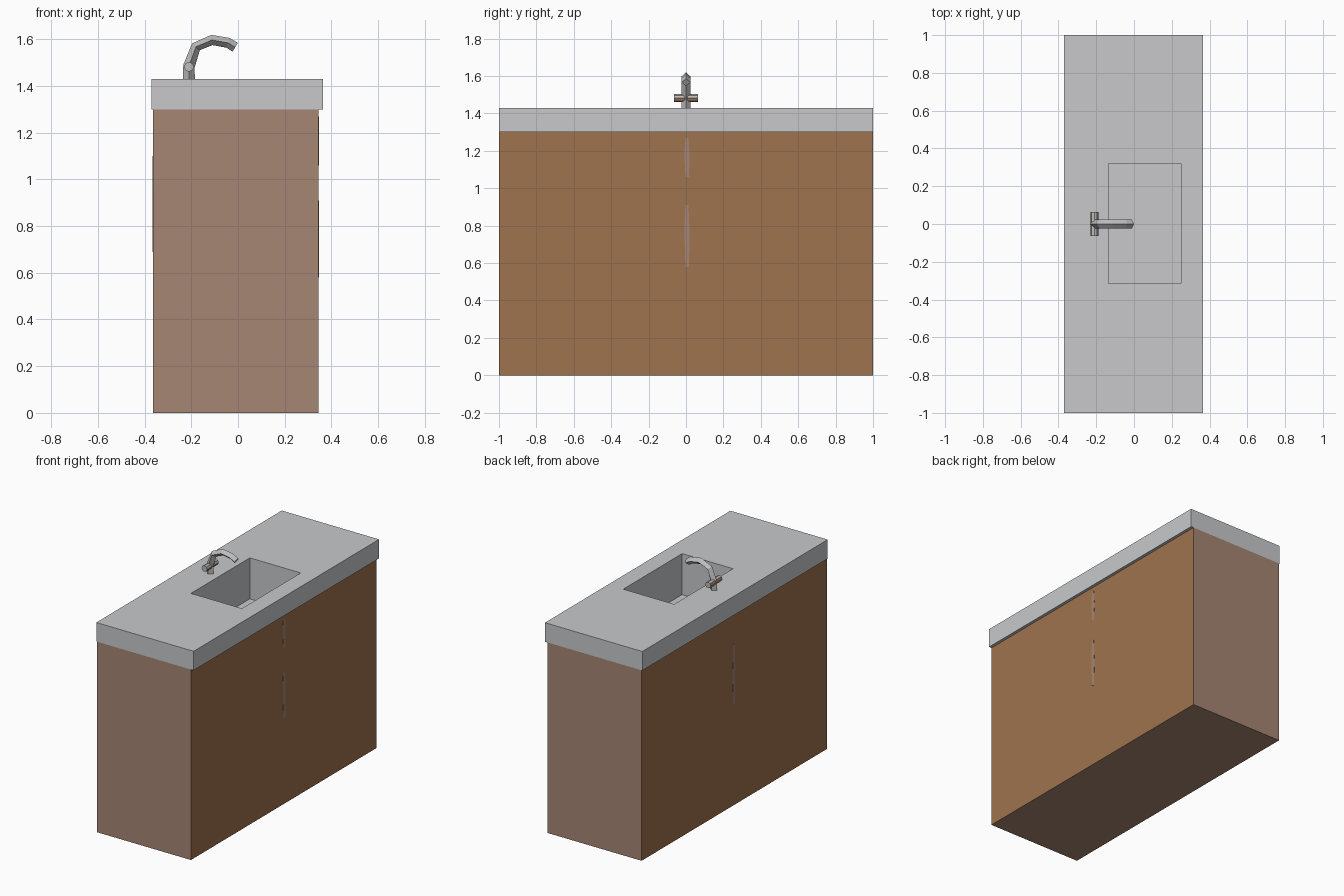
import bpy, bmesh, math
from mathutils import Vector

if "Cube" in bpy.data.objects:
    bpy.data.objects.remove(bpy.data.objects["Cube"])


def srgb(c):
    c /= 255
    return c / 12.92 if c <= 0.04045 else ((c + 0.055) / 1.055) ** 2.4


def material(name, r, g, b):
    m = bpy.data.materials.new(name)
    m.diffuse_color = (srgb(r), srgb(g), srgb(b), 1)
    m.use_nodes = True
    m.node_tree.nodes["Principled BSDF"].inputs["Base Color"].default_value = m.diffuse_color
    return m


STONE = material("pale grey stone", 200, 201, 203)
WOOD = material("warm brown wood", 158, 115, 77)
PANEL = material("dusty brown panel", 166, 134, 115)
METAL = material("grey metal", 190, 189, 189)
COPPER = material("copper tint", 176, 132, 106)


def finish(name, bm, *mats):
    bmesh.ops.recalc_face_normals(bm, faces=bm.faces[:])
    me = bpy.data.meshes.new(name)
    bm.to_mesh(me)
    bm.free()
    for m in mats:
        me.materials.append(m)
    ob = bpy.data.objects.new(name, me)
    bpy.context.collection.objects.link(ob)
    return ob


def loop(bm, x0, x1, y0, y1, z):
    return [bm.verts.new((x, y, z)) for x, y in
            ((x0, y0), (x1, y0), (x1, y1), (x0, y1))]


def bridge(bm, a, b):
    n = len(a)
    return [bm.faces.new((a[i], a[(i + 1) % n], b[(i + 1) % n], b[i]))
            for i in range(n)]


# Cabinet: wood on the long sides, panel colour on the ends and underside
bm = bmesh.new()
low = loop(bm, -0.365, 0.345, -1, 1, 0)
high = loop(bm, -0.365, 0.345, -1, 1, 1.30)
bridge(bm, low, high)
bm.faces.new(low)
bm.normal_update()
for f in bm.faces:
    f.material_index = 1 if abs(f.normal.x) > 0.5 else 0
finish("cabinet", bm, PANEL, WOOD)

# Countertop with a sunken basin, one continuous shell
HOLE = (-0.135, 0.25, -0.315, 0.32)
bm = bmesh.new()
rings = [loop(bm, *HOLE, 1.30),
         loop(bm, -0.37, 0.365, -1, 1, 1.30),
         loop(bm, -0.37, 0.365, -1, 1, 1.43),
         loop(bm, *HOLE, 1.43),
         loop(bm, *HOLE, 1.15)]
for a, b in zip(rings, rings[1:]):
    bridge(bm, a, b)
bm.faces.new(rings[-1])
finish("countertop_basin", bm, STONE)


# Thin tapered marks where the doors meet
def door_mark(name, x, z0, z1):
    bm = bmesh.new()
    h = z1 - z0
    shape = [(-0.006, 0), (0.012, 0), (0.017, h * .5), (0.01, h),
             (-0.006, h), (-0.012, h * .6)]
    a = [bm.verts.new((x - 0.001, y + 0.003, z0 + z)) for y, z in shape]
    b = [bm.verts.new((x + 0.001, y + 0.003, z0 + z)) for y, z in shape]
    bridge(bm, a, b)
    bm.faces.new(a)
    bm.faces.new(b)
    finish(name, bm, PANEL)


door_mark("front_mark_low", 0.345, 0.58, 0.91)
door_mark("front_mark_high", 0.345, 1.06, 1.27)
door_mark("back_mark", -0.365, 0.69, 1.10)

# Faucet spout: diamond section swept along a bent path
path = [Vector((x, 0, z)) for x, z in
        ((-0.21, 1.43), (-0.21, 1.485), (-0.18, 1.568), (-0.112, 1.597),
         (-0.043, 1.585), (-0.012, 1.566))]
bm = bmesh.new()
sections = []
for i, p in enumerate(path):
    t = (path[min(i + 1, len(path) - 1)] - path[max(i - 1, 0)]).normalized()
    n = Vector((-t.z, 0, t.x))
    r = 0.025 if i < 2 else 0.022
    sections.append([bm.verts.new(p + d) for d in
                     (n * r, Vector((0, 0.025, 0)), -n * r,
                      Vector((0, -0.025, 0)))])
for a, b in zip(sections, sections[1:]):
    bridge(bm, a, b)
bm.faces.new(sections[0])
bm.faces.new(sections[-1])
finish("faucet_spout", bm, METAL)

# Faucet handle: cross bar with two copper tinted strips
bm = bmesh.new()
ends = [[bm.verts.new((-0.21 + 0.021 * math.cos(k * math.pi / 4), y,
                       1.482 + 0.021 * math.sin(k * math.pi / 4)))
         for k in range(8)] for y in (-0.063, 0.063)]
sides = bridge(bm, *ends)
for k in (3, 7):
    sides[k].material_index = 1
bm.faces.new(ends[0])
bm.faces.new(ends[1])
finish("faucet_handle", bm, METAL, COPPER)
